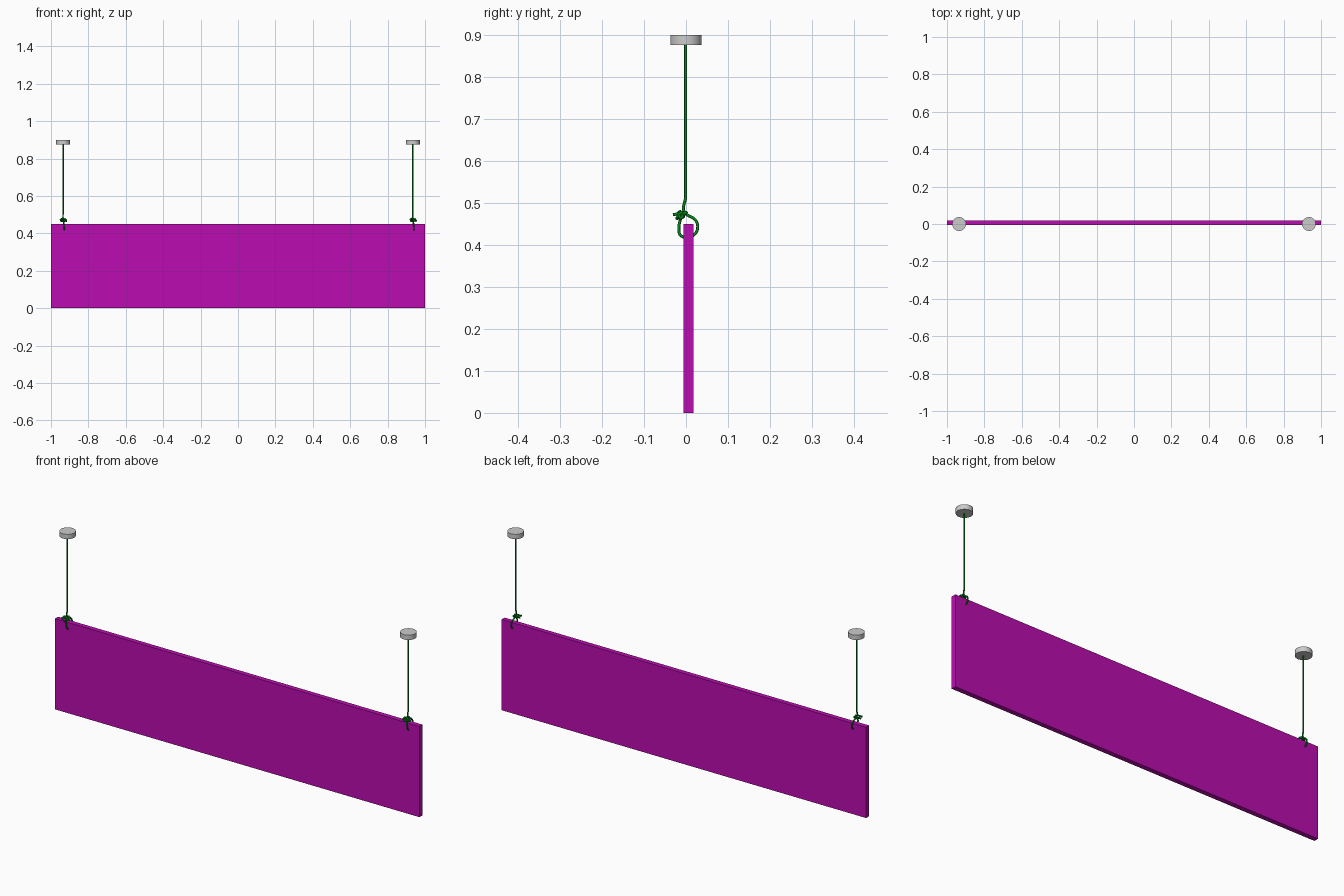
import bpy

if "Cube" in bpy.data.objects:
    bpy.data.objects.remove(bpy.data.objects["Cube"])


def material(name, rgb):
    m = bpy.data.materials.new(name)
    m.diffuse_color = (*rgb, 1)
    m.use_nodes = True
    m.node_tree.nodes["Principled BSDF"].inputs["Base Color"].default_value = m.diffuse_color
    return m


PURPLE = material("purple", (0.5, 0.004, 0.44))
GREEN = material("green", (0.0, 0.25, 0.01))
CORD_RADIUS = 0.0035


def cord(name, points, x):
    """Smooth round cord through the points, offset along x, as a mesh."""
    cu = bpy.data.curves.new(name + "_path", 'CURVE')
    cu.dimensions = '3D'
    cu.bevel_depth = CORD_RADIUS
    cu.bevel_resolution = 2
    cu.use_fill_caps = True
    cu.resolution_u = 5
    sp = cu.splines.new('BEZIER')
    sp.bezier_points.add(len(points) - 1)
    for bp, (px, py, pz) in zip(sp.bezier_points, points):
        bp.co = (x + px, py, pz)
        bp.handle_left_type = bp.handle_right_type = 'AUTO'
    tmp = bpy.data.objects.new(name + "_tmp", cu)
    bpy.context.collection.objects.link(tmp)
    bpy.context.view_layer.update()
    me = bpy.data.meshes.new_from_object(
        tmp.evaluated_get(bpy.context.evaluated_depsgraph_get()))
    bpy.data.objects.remove(tmp)
    ob = bpy.data.objects.new(name, me)
    bpy.context.collection.objects.link(ob)
    me.materials.clear()
    me.materials.append(GREEN)
    for p in me.polygons:
        p.use_smooth = True
    return ob


# hanging sign board
bpy.ops.mesh.primitive_cube_add(size=1, location=(0, 0.0055, 0.225))
board = bpy.context.object
board.name = "board"
board.scale = (2, 0.024, 0.45)
board.data.materials.append(PURPLE)

# cord running down from the ceiling mount into the loop around the board edge
straight = [(0, -0.001, 0.885), (0, -0.001, 0.51)]
loop = [(0, -0.005, 0.480), (0.001, 0.004, 0.471), (0.003, 0.020, 0.462),
        (0.005, 0.028, 0.444), (0.006, 0.020, 0.425), (0.006, 0.005, 0.419),
        (0.006, -0.012, 0.422), (0.005, -0.017, 0.440), (0.002, -0.014, 0.458)]
# overhand knot and loose tail in front of the loop
knot = [(0.012, -0.010, 0.470), (0.008, 0.000, 0.477), (-0.006, -0.002, 0.475),
        (-0.013, -0.012, 0.468), (-0.004, -0.021, 0.463), (0.010, -0.019, 0.468),
        (0.012, -0.010, 0.478), (0.000, -0.007, 0.466), (-0.008, -0.015, 0.474),
        (-0.010, -0.031, 0.472)]
wrap = [(-0.016, -0.022, 0.472), (-0.006, -0.014, 0.480), (0.010, -0.016, 0.474),
        (0.016, -0.012, 0.464), (0.018, -0.006, 0.472)]

for side, x in (("left", -0.935), ("right", 0.935)):
    # round ceiling mount
    bpy.ops.mesh.primitive_cylinder_add(vertices=32, radius=0.037, depth=0.024,
                                        location=(x, 0, 0.888))
    bpy.context.object.name = side + "_ceiling_mount"
    bpy.ops.object.shade_smooth_by_angle()
    cord(side + "_cord", straight, x)
    cord(side + "_loop", [(0, -0.001, 0.512)] + loop + knot, x)
    cord(side + "_knot_wrap", wrap, x)
